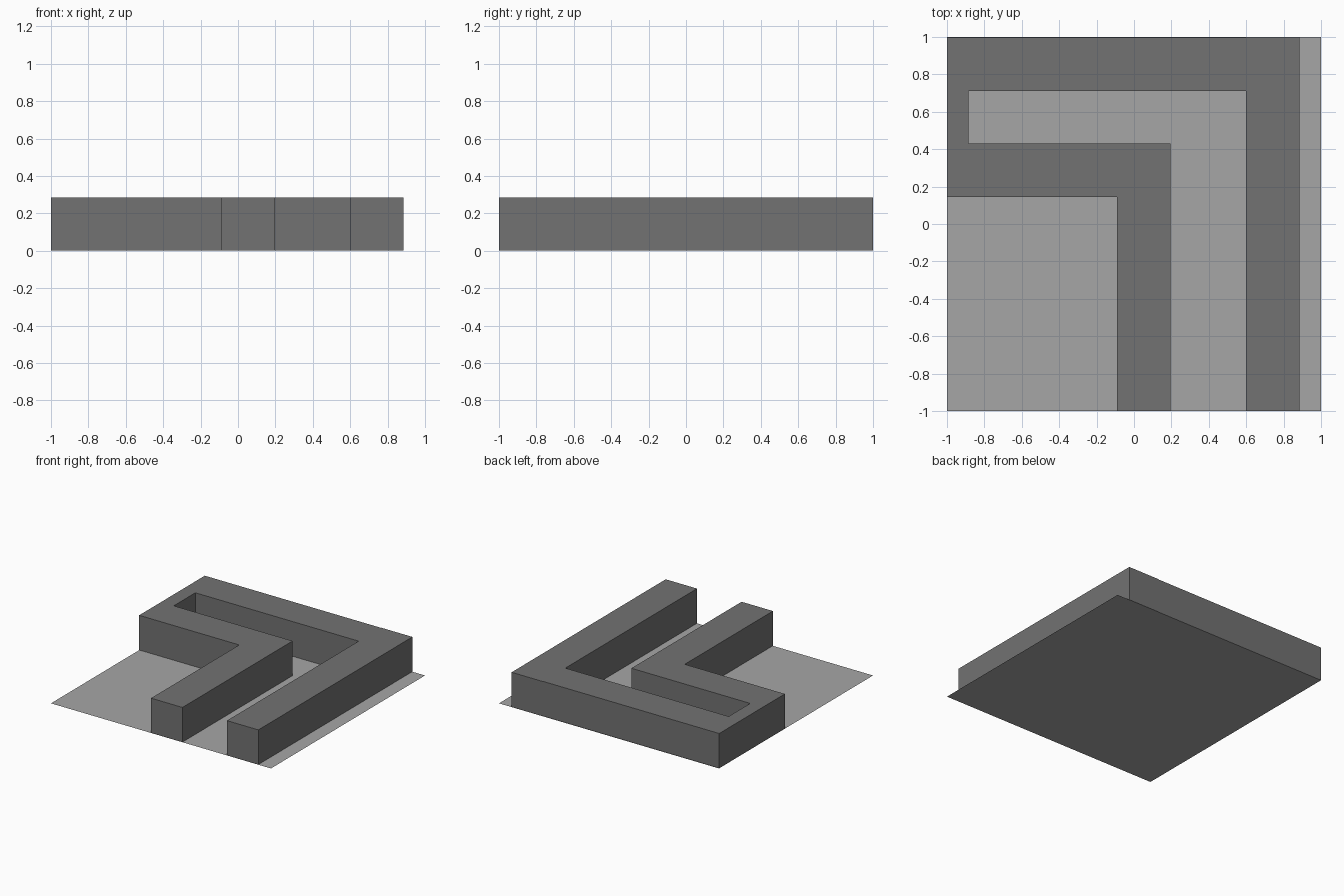
import bpy
import bmesh

cube = bpy.data.objects.get("Cube")
if cube:
    bpy.data.objects.remove(cube, do_unlink=True)


def make_material(name, grey):
    mat = bpy.data.materials.new(name)
    mat.use_nodes = True
    color = (grey, grey, grey, 1)
    mat.diffuse_color = color
    mat.node_tree.nodes["Principled BSDF"].inputs["Base Color"].default_value = color
    return mat


def make_slab(name, outline, bottom, height, mat):
    """Flat outline, extruded upward when a height is given."""
    bm = bmesh.new()
    face = bm.faces.new([bm.verts.new((x, y, bottom)) for x, y in outline])
    if height:
        result = bmesh.ops.extrude_face_region(bm, geom=[face], use_keep_orig=True)
        for v in result["geom"]:
            if isinstance(v, bmesh.types.BMVert):
                v.co.z += height
        bmesh.ops.recalc_face_normals(bm, faces=bm.faces[:])
    mesh = bpy.data.meshes.new(name)
    bm.to_mesh(mesh)
    bm.free()
    mesh.materials.append(mat)
    obj = bpy.data.objects.new(name, mesh)
    bpy.context.collection.objects.link(obj)
    return obj


dark_grey = make_material("dark grey", 0.17)
light_grey = make_material("light grey", 0.38)

# Thin square ground sheet
make_slab("floor", [(-1, -1), (1, -1), (1, 1), (-1, 1)], 0, 0, light_grey)

# One continuous folded wall: inner arm, left return, back run, outer arm
wall_outline = [
    (-1, 0.145), (-0.09, 0.145), (-0.09, -1), (0.195, -1),
    (0.195, 0.43), (-0.885, 0.43), (-0.885, 0.71), (0.6, 0.71),
    (0.6, -1), (0.885, -1), (0.885, 1), (0.6, 1),
    (0.6, 0.997), (-1, 0.997),
]
make_slab("folded_wall", wall_outline, 0.001, 0.285, dark_grey)
